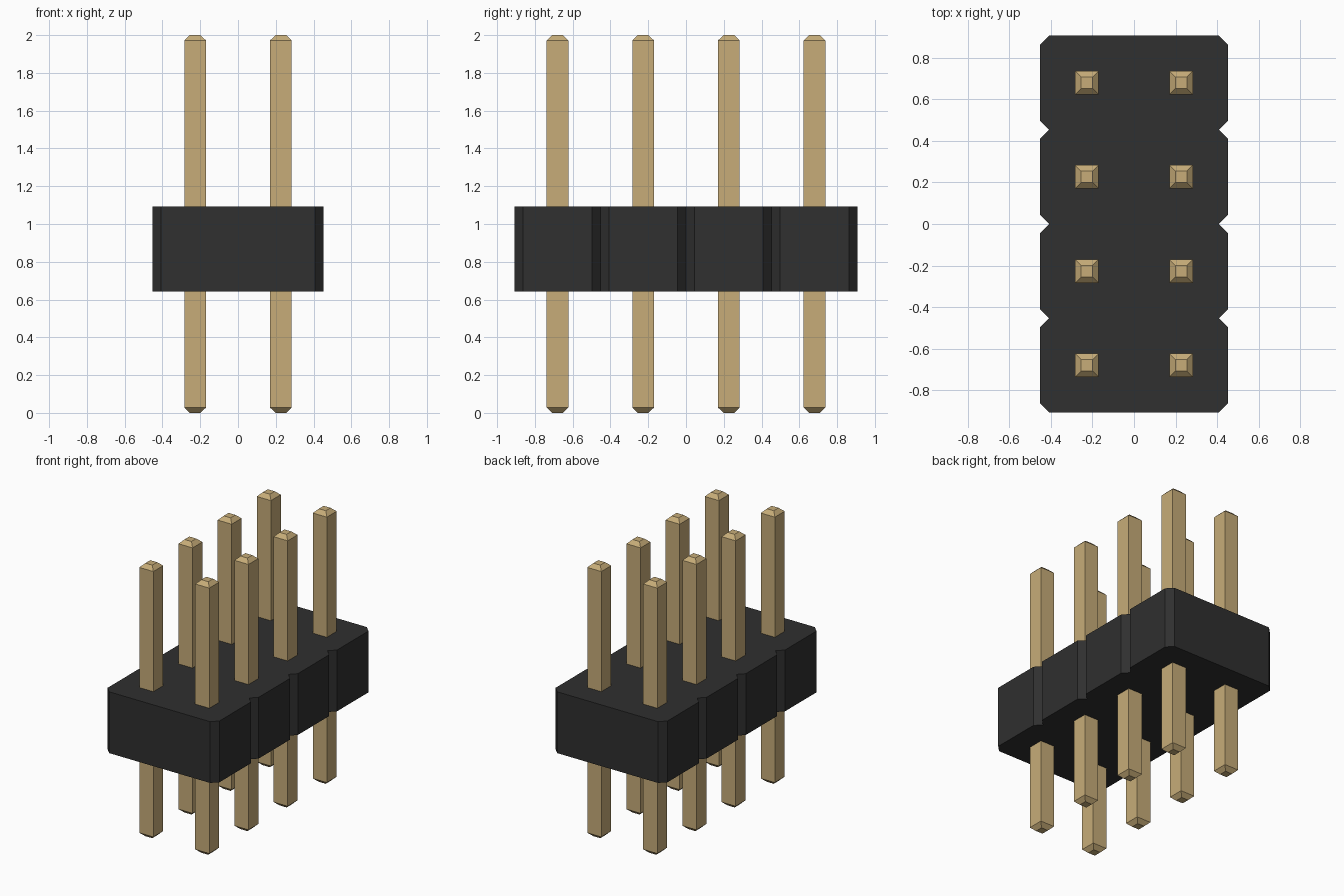
import bpy
import bmesh

cube = bpy.data.objects.get("Cube")
if cube:
    bpy.data.objects.remove(cube, do_unlink=True)

PITCH = 0.4535                   # spacing between pins
ROWS, COLS = 4, 2
HALF_X, HALF_Y = PITCH * COLS / 2, PITCH * ROWS / 2
CUT = 0.045                      # corner and notch chamfer
BODY_Z = (0.643, 1.092)
PIN_HALF, TIP_HALF, TIP_H, PIN_TOP = 0.057, 0.028, 0.028, 2.0


def make_material(name, rgb, roughness):
    mat = bpy.data.materials.new(name)
    mat.use_nodes = True
    mat.diffuse_color = (*rgb, 1)
    bsdf = mat.node_tree.nodes["Principled BSDF"]
    bsdf.inputs["Base Color"].default_value = (*rgb, 1)
    bsdf.inputs["Roughness"].default_value = roughness
    return mat


def loft(name, rings, mat):
    """Join a stack of matching closed rings into a capped solid."""
    bm = bmesh.new()
    loops = [[bm.verts.new(p) for p in ring] for ring in rings]
    n = len(loops[0])
    for low, high in zip(loops, loops[1:]):
        for i in range(n):
            j = (i + 1) % n
            bm.faces.new((low[i], low[j], high[j], high[i]))
    bm.faces.new(loops[0][::-1])
    bm.faces.new(loops[-1])
    bmesh.ops.recalc_face_normals(bm, faces=bm.faces)
    mesh = bpy.data.meshes.new(name)
    bm.to_mesh(mesh)
    bm.free()
    mesh.materials.append(mat)
    obj = bpy.data.objects.new(name, mesh)
    bpy.context.collection.objects.link(obj)
    return obj


black = make_material("black plastic", (0.029, 0.029, 0.029), 0.6)
gold = make_material("gold metal", (0.57, 0.415, 0.19), 0.5)

# Housing outline: one chamfered segment per row, V notches between rows
right_side = [(HALF_X - CUT, -HALF_Y)]
for row in range(ROWS):
    y0 = -HALF_Y + row * PITCH
    y1 = y0 + PITCH
    right_side += [(HALF_X, y0 + CUT), (HALF_X, y1 - CUT), (HALF_X - CUT, y1)]
outline = right_side + [(-x, y) for x, y in reversed(right_side)]
loft("housing", [[(x, y, z) for x, y in outline] for z in BODY_Z], black)

# Square pins running through the housing, tapered at both ends
pin_rings = [(0, TIP_HALF), (TIP_H, PIN_HALF),
             (PIN_TOP - TIP_H, PIN_HALF), (PIN_TOP, TIP_HALF)]
for row in range(ROWS):
    for col in range(COLS):
        cx = (col - (COLS - 1) / 2) * PITCH
        cy = (row - (ROWS - 1) / 2) * PITCH
        rings = [[(cx + sx * h, cy + sy * h, z)
                  for sx, sy in ((-1, -1), (1, -1), (1, 1), (-1, 1))]
                 for z, h in pin_rings]
        loft(f"pin_row{row + 1}_col{col + 1}", rings, gold)
